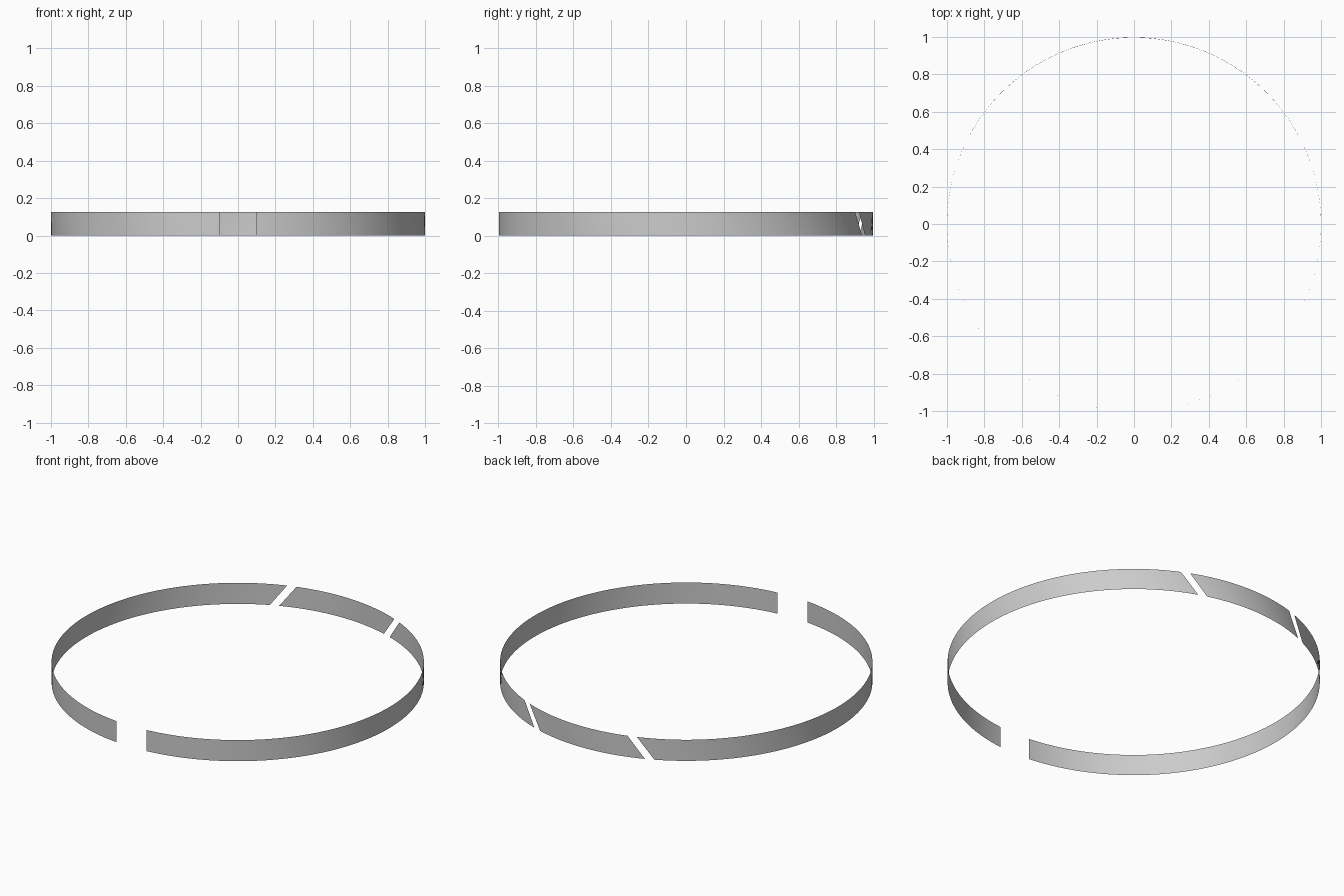
import bpy, bmesh
from math import sin, cos, acos, degrees, radians, ceil

if "Cube" in bpy.data.objects:
    bpy.data.objects.remove(bpy.data.objects["Cube"])

H = 0.125        # band height
Y_SHIFT = -0.0025


def band(name, start, end):
    """Thin curved strip; start/end are (bottom, top) angles in degrees."""
    n = ceil((end[0] - start[0]) / 1.5)
    bm = bmesh.new()
    rows = []
    for i in range(n + 1):
        t = i / n
        row = []
        for k, z in enumerate((0, H)):
            a = radians(start[k] + (end[k] - start[k]) * t)
            row.append(bm.verts.new((cos(a), sin(a) + Y_SHIFT, z)))
        rows.append(row)
    for (a, b), (c, d) in zip(rows, rows[1:]):
        bm.faces.new((a, c, d, b)).smooth = True
    me = bpy.data.meshes.new(name)
    bm.to_mesh(me)
    bm.free()
    ob = bpy.data.objects.new(name, me)
    bpy.context.collection.objects.link(ob)
    return ob


def ang(x):
    return degrees(acos(x))


# slanted cut edges at the back, as (bottom, top) angles
right_near = (ang(0.337), ang(0.427))
right_far = (ang(0.288), ang(0.380))
left_near = (ang(-0.377), ang(-0.286))
left_far = (ang(-0.424), ang(-0.336))

# straight front gap
gap = degrees(0.0995)

band("right_band", (-90 + gap,) * 2, right_near)
band("back_band", right_far, left_near)
band("left_band", left_far, (270 - gap,) * 2)
